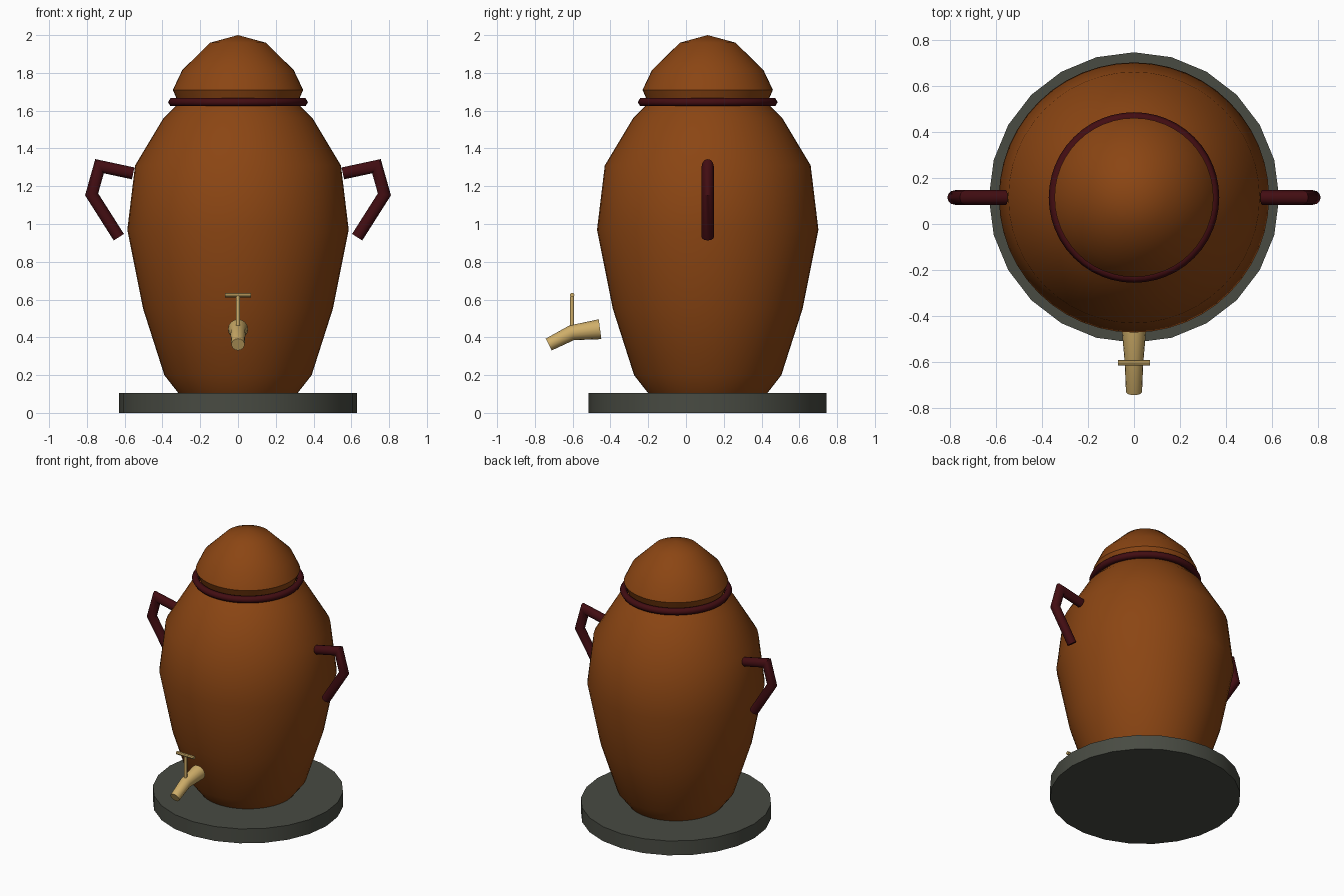
import bpy, bmesh, math
from mathutils import Vector

if "Cube" in bpy.data.objects:
    bpy.data.objects.remove(bpy.data.objects["Cube"])

CY = 0.115  # y of the vessel's axis


def material(name, rgb):
    m = bpy.data.materials.new(name)
    m.diffuse_color = (*rgb, 1)
    m.use_nodes = True
    m.node_tree.nodes["Principled BSDF"].inputs["Base Color"].default_value = m.diffuse_color
    return m


BROWN = material("brown_glaze", (0.258, 0.06, 0.0065))
MAROON = material("dark_maroon", (0.055, 0.004, 0.006))
GREY = material("stone_grey", (0.065, 0.07, 0.055))
BRASS = material("brass", (0.62, 0.42, 0.14))


def finish(name, bm, mat, angle=40):
    bmesh.ops.recalc_face_normals(bm, faces=bm.faces)
    me = bpy.data.meshes.new(name)
    bm.to_mesh(me)
    bm.free()
    ob = bpy.data.objects.new(name, me)
    bpy.context.collection.objects.link(ob)
    me.materials.append(mat)
    bpy.ops.object.select_all(action='DESELECT')
    ob.select_set(True)
    bpy.context.view_layer.objects.active = ob
    bpy.ops.object.shade_smooth_by_angle(angle=math.radians(angle))
    return ob


def lathe(name, profile, mat, sides, closed=False, angle=40):
    """Spin an (r, z) profile round the vessel's axis."""
    bm = bmesh.new()
    vs = [bm.verts.new((r, CY, z)) for r, z in profile]
    edges = [bm.edges.new(p) for p in zip(vs, vs[1:])]
    if closed:
        edges.append(bm.edges.new((vs[-1], vs[0])))
    bmesh.ops.spin(bm, geom=vs + edges, cent=(0, CY, 0), axis=(0, 0, 1),
                   angle=2 * math.pi, steps=sides, use_merge=True)
    bmesh.ops.remove_doubles(bm, verts=bm.verts, dist=1e-5)
    return finish(name, bm, mat, angle)


def tube(name, path, radii, mat, side, sides=12):
    """Mitred tube along a planar path; side is the normal of its plane."""
    bm = bmesh.new()
    pts = [Vector(p) for p in path]
    side = Vector(side)
    rings = []
    for i, (p, r) in enumerate(zip(pts, radii)):
        a = (p - pts[i - 1]).normalized() if i else None
        b = (pts[i + 1] - p).normalized() if i < len(pts) - 1 else None
        d = ((a or b) + (b or a)).normalized()
        up = side.cross(d) / d.dot(a or b)
        rings.append([bm.verts.new(p + r * (side * math.cos(t) + up * math.sin(t)))
                      for t in (2 * math.pi * k / sides for k in range(sides))])
    for lo, hi in zip(rings, rings[1:]):
        for k in range(sides):
            n = (k + 1) % sides
            bm.faces.new((lo[k], lo[n], hi[n], hi[k]))
    bm.faces.new(rings[0])
    bm.faces.new(rings[-1])
    return finish(name, bm, mat)


# Round base slab
lathe("base", [(0, 0), (0.63, 0), (0.63, 0.105), (0, 0.105)], GREY, 24)

# Bulging vessel
lathe("body", [(0, 0.1), (0.312, 0.1), (0.39, 0.2), (0.502, 0.55), (0.586, 0.97),
               (0.545, 1.31), (0.395, 1.56), (0.32, 1.635), (0, 1.64)], BROWN, 48)

# Domed lid with an undercut rim
lathe("lid", [(0, 1.64), (0.315, 1.64), (0.345, 1.71), (0.295, 1.815),
              (0.147, 1.96), (0, 2.0)], BROWN, 48)

# Rim ring between body and lid
ring = [(0.346 + 0.024 * math.cos(k * math.pi / 3),
         1.645 + 0.024 * math.sin(k * math.pi / 3)) for k in range(6)]
lathe("rim_ring", ring, MAROON, 48, closed=True, angle=65)

# Bent handles on both sides
for s, label in ((-1, "left"), (1, "right")):
    tube(label + "_handle",
         [(s * x, CY, z) for x, z in
          ((0.555, 1.268), (0.733, 1.306), (0.775, 1.157), (0.631, 0.93))],
         [0.032] * 4, MAROON, (0, 1, 0))

# Tap: tapered bent spout, stem and cross bar
tube("tap_spout", [(0, -0.455, 0.443), (0, -0.605, 0.424), (0, -0.727, 0.362)],
     [0.053, 0.04, 0.035], BRASS, (1, 0, 0), 16)
tube("tap_stem", [(0, -0.603, 0.43), (0, -0.603, 0.615)], [0.011] * 2, BRASS, (1, 0, 0))
tube("tap_bar", [(-0.07, -0.603, 0.624), (0.07, -0.603, 0.624)], [0.012] * 2,
     BRASS, (0, 1, 0), 8)
